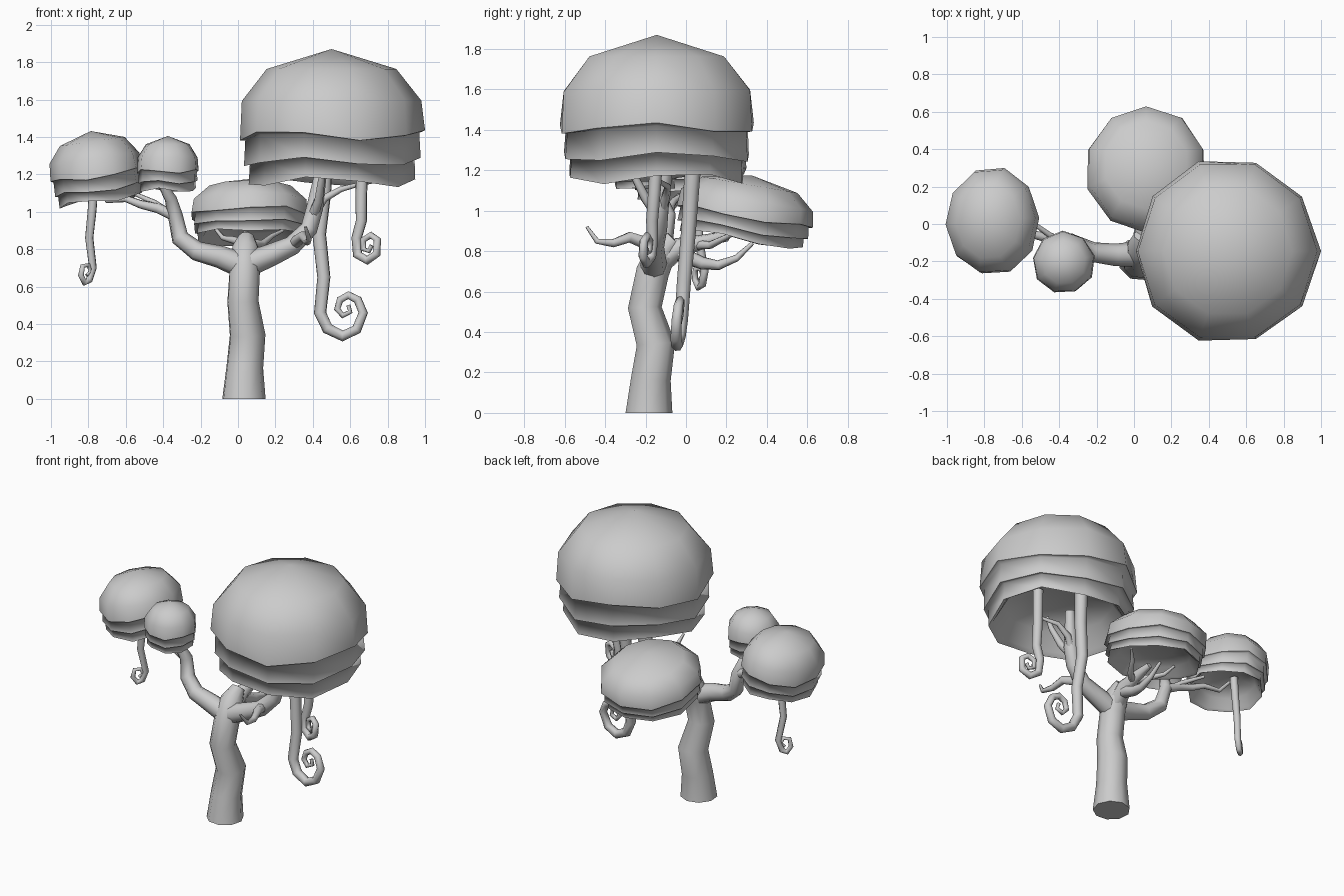
import bpy, bmesh, math
from mathutils import Vector, Matrix

if "Cube" in bpy.data.objects:
    bpy.data.objects.remove(bpy.data.objects["Cube"])


# Smooth shading everywhere except along the given crease rings
def finish(name, bm, creases):
    bmesh.ops.recalc_face_normals(bm, faces=bm.faces)
    for f in bm.faces:
        f.smooth = True
    for ring in creases:
        for i, v in enumerate(ring):
            bm.edges.get((v, ring[(i + 1) % len(ring)])).smooth = False
    me = bpy.data.meshes.new(name)
    bm.to_mesh(me)
    bm.free()
    ob = bpy.data.objects.new(name, me)
    bpy.context.collection.objects.link(ob)
    return ob


def bridge(bm, a, b):
    n = len(a)
    for i in range(n):
        bm.faces.new((a[i], a[(i + 1) % n], b[(i + 1) % n], b[i]))


# Tapered tube along a path, radius interpolated from r0 to r1 (or given as a list)
def tube(name, pts, r0, r1=None, sides=7):
    pts = [Vector(p) for p in pts]
    n = len(pts)
    radii = r0 if r1 is None else [r0 + (r1 - r0) * i / (n - 1) for i in range(n)]
    bm = bmesh.new()
    rings, u = [], None
    for i, p in enumerate(pts):
        t = (pts[min(i + 1, n - 1)] - pts[max(i - 1, 0)]).normalized()
        if p.z == 0:
            t = Vector((0, 0, 1))
        if u is None:
            u = t.orthogonal()
        u = (u - t * u.dot(t)).normalized()
        v = t.cross(u)
        rings.append([bm.verts.new(p + radii[i] * (math.cos(a) * u + math.sin(a) * v))
                      for a in (2 * math.pi * k / sides for k in range(sides))])
    for a, b in zip(rings, rings[1:]):
        bridge(bm, a, b)
    bm.faces.new(rings[0])
    bm.faces.new(rings[-1])
    return finish(name, bm, (rings[0], rings[-1]))


# Mushroom cap: dome over two stepped skirts, hollow below (radius, height, waviness)
PROFILE = [(.70, .85, 0), (.97, .61, .01), (1.0, .35, .04), (.94, .34, .03), (.955, .15, .035),
           (.89, .16, .03), (.90, .0, .04), (.84, .03, .03), (.70, .2, 0), (.35, .27, 0)]


def cap(name, centre, rx, ry, height, sides=10, turn=0, tilt_x=0, tilt_y=0, phase=0):
    bm = bmesh.new()
    rings = []
    for r, z, wave in PROFILE:
        ring = []
        for k in range(sides):
            a = 2 * math.pi * (k + turn) / sides
            w = wave * math.sin(3 * a + phase + 4 * z)
            s = r * (1.02 + .3 * w)
            ring.append(bm.verts.new((s * rx * math.cos(a), s * ry * math.sin(a), (z + w) * height)))
        rings.append(ring)
    for a, b in zip(rings, rings[1:]):
        bridge(bm, a, b)
    for ring, z in ((rings[0], 1.0), (rings[-1], .29)):
        tip = bm.verts.new((0, 0, z * height))
        for k in range(sides):
            bm.faces.new((ring[k], ring[(k + 1) % sides], tip))
    bm.transform(Matrix.Translation(centre) @ Matrix.Rotation(tilt_x, 4, 'X')
                 @ Matrix.Rotation(tilt_y, 4, 'Y'))
    return finish(name, bm, (rings[2], rings[4], rings[6]))


# Caps
cap("large_cap", (.5, -.145, 1.16), .485, .49, .71, phase=.5)
cap("left_cap", (-.735, .015, 1.06), .245, .285, .375, turn=.1, tilt_y=-.14, phase=2)
cap("small_cap", (-.375, -.205, 1.115), .165, .165, .29, sides=9, turn=.3, phase=1)
cap("back_cap", (.065, .27, .86), .32, .335, .32, turn=.5, tilt_x=-.17, phase=3)

# Trunk
tube("trunk", [(.03, -.185, 0), (.035, -.175, .17), (.05, -.15, .34), (.025, -.205, .52),
               (.035, -.165, .70), (.04, -.12, .80), (.045, -.06, .86)],
     [.118, .1, .097, .085, .083, .075, .045], sides=9)

# Right limb and its forks
tube("right_limb", [(.03, -.16, .71), (.18, -.16, .77), (.29, -.16, .82), (.38, -.14, .91),
                    (.41, -.13, 1.02), (.45, -.09, 1.25)], [.07, .06, .052, .047, .045, .03], sides=8)
tube("right_fork_front", [(.40, -.14, .98), (.43, -.2, 1.06), (.45, -.27, 1.2), (.46, -.3, 1.29)], .03, .012)
tube("right_fork_outer", [(.40, -.13, .98), (.46, -.1, 1.07), (.55, -.09, 1.12), (.66, -.14, 1.15)], .028, .01)
tube("right_twig", [(.30, -.17, .83), (.35, -.28, .87), (.37, -.36, .84), (.38, -.44, .85), (.36, -.49, .92)],
     .034, .008)

# Left limb and its forks
tube("left_limb", [(.03, -.16, .71), (-.1, -.165, .76), (-.22, -.15, .79), (-.31, -.11, .86),
                   (-.335, -.09, .98), (-.36, -.13, 1.07), (-.42, -.18, 1.17)],
     [.07, .06, .053, .048, .04, .033, .02], sides=8)
tube("left_fork", [(-.34, -.09, .98), (-.43, -.08, 1.02), (-.52, -.06, 1.04), (-.6, -.03, 1.07),
                   (-.7, .0, 1.06), (-.76, .03, 1.13)], .032, .01)
tube("left_twig", [(-.38, -.09, 1.0), (-.45, -.06, 1.05), (-.56, .02, 1.1)], .022, .01)

# Back limb and its twigs
tube("back_limb", [(.04, -.14, .74), (.05, -.03, .82), (.05, .1, .85), (.04, .2, .88)], [.065, .05, .035, .02])
tube("back_twig_left", [(.05, .05, .83), (-.03, .13, .85), (-.08, .2, .86), (-.13, .24, .92)], .025, .008)
tube("back_twig_right", [(.05, .05, .83), (.13, .12, .83), (.18, .2, .87), (.24, .26, .9)], .025, .008)
tube("back_twig_low", [(.05, -.04, .79), (.06, .08, .74), (.07, .16, .73), (.07, .25, .765), (.06, .33, .84)],
     .04, .01)


# Hanging tendrils with curled ends: path given as (x, z), y follows x by a slope
def tendril(name, pts, y, slope, r0, r1, lean=0):
    x0, z0 = pts[0]
    tube(name, [(x, y + slope * (x - x0) + lean * (z0 - z), z) for x, z in pts], r0, r1)


tendril("long_tendril", [(.47, 1.34), (.46, 1.1), (.435, .88), (.46, .65), (.44, .46), (.48, .375), (.56, .335),
                         (.635, .37), (.67, .46), (.64, .53), (.59, .555), (.545, .53), (.53, .48),
                         (.56, .445), (.6, .465), (.59, .5)], .045, -.1, .042, .012, -.08)
tendril("short_tendril", [(.67, 1.34), (.66, 1.1), (.66, .95), (.635, .86), (.64, .77), (.69, .74), (.74, .775),
                          (.745, .85), (.71, .875), (.67, .85), (.67, .8), (.70, .79), (.715, .82)],
        -.14, -.4, .034, .012, -.08)
tendril("left_tendril", [(-.77, 1.15), (-.78, 1.0), (-.795, .86), (-.775, .7), (-.795, .635), (-.82, .62),
                         (-.84, .66), (-.83, .71), (-.8, .715), (-.79, .68), (-.81, .66)],
        .06, .8, .026, .009, .08)
